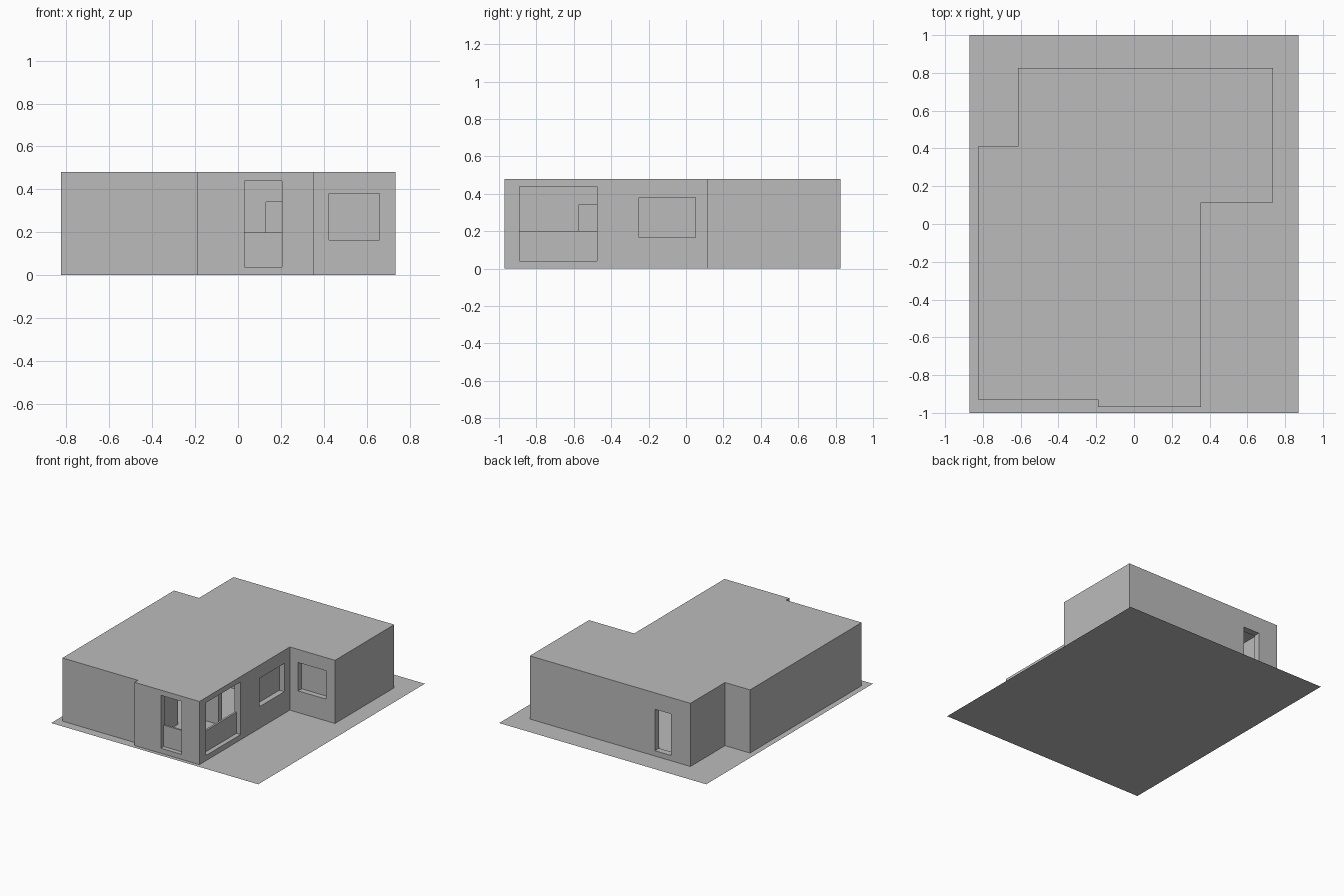
import bpy, bmesh
from mathutils import Vector

if "Cube" in bpy.data.objects:
    bpy.data.objects.remove(bpy.data.objects["Cube"])

grey = bpy.data.materials.new("plain_grey")
grey.diffuse_color = (0.5, 0.5, 0.5, 1)
grey.use_nodes = True
grey.node_tree.nodes["Principled BSDF"].inputs["Base Color"].default_value = grey.diffuse_color

H, T, FLOOR, CEIL = 0.48, 0.05, 0.035, 0.45   # height, wall thickness, inside levels


def prism(name, pts, z0, z1):
    """Extrude a counter-clockwise outline from z0 to z1 (flat sheet if equal)."""
    bm = bmesh.new()
    face = bm.faces.new([bm.verts.new((x, y, z0)) for x, y in pts])
    if z1 > z0:
        new = bmesh.ops.extrude_face_region(bm, geom=[face], use_keep_orig=True)["geom"]
        bmesh.ops.translate(bm, vec=(0, 0, z1 - z0),
                            verts=[g for g in new if isinstance(g, bmesh.types.BMVert)])
        bmesh.ops.recalc_face_normals(bm, faces=bm.faces)
    me = bpy.data.meshes.new(name)
    bm.to_mesh(me)
    bm.free()
    me.materials.append(grey)
    ob = bpy.data.objects.new(name, me)
    bpy.context.collection.objects.link(ob)
    return ob


def box(name, x0, x1, y0, y1, z0, z1):
    return prism(name, [(x0, y0), (x1, y0), (x1, y1), (x0, y1)], z0, z1)


def cut(ob, cutter):
    """Subtract the cutter, then discard it."""
    mod = ob.modifiers.new("cut", 'BOOLEAN')
    mod.operation, mod.solver, mod.object = 'DIFFERENCE', 'EXACT', cutter
    bpy.context.view_layer.objects.active = ob
    bpy.ops.object.modifier_apply(modifier=mod.name)
    bpy.data.objects.remove(cutter)


def inset(pts, t):
    out = []
    for i, p in enumerate(pts):
        a = (Vector(p) - Vector(pts[i - 1])).normalized()
        b = (Vector(pts[(i + 1) % len(pts)]) - Vector(p)).normalized()
        out.append((p[0] - t * (a.y + b.y), p[1] + t * (a.x + b.x)))
    return out


# ground plot
box("ground_plot", -0.87, 0.87, -1, 1, 0, 0)

# hollow house shell
outline = [(-0.825, -0.93), (-0.19, -0.93), (-0.19, -0.97), (0.355, -0.97),
           (0.355, 0.115), (0.735, 0.115), (0.735, 0.825), (-0.615, 0.825),
           (-0.615, 0.41), (-0.825, 0.41)]
house = prism("house_shell", outline, 0, H)
cut(house, prism("cavity", inset(outline, T), FLOOR, CEIL))

# openings in the outer walls
E = 0.02
openings = [
    (0.03, 0.205, -0.97 - E, -0.92 + E, 0.038, 0.44),     # porch, front
    (0.305 - E, 0.355 + E, -0.89, -0.475, 0.04, 0.44),    # porch, side
    (0.305 - E, 0.355 + E, -0.25, 0.05, 0.165, 0.38),     # side window
    (0.425, 0.66, 0.115 - E, 0.165 + E, 0.165, 0.38),     # front window
    (-0.45, -0.315, 0.775 - E, 0.825 + E, 0.04, 0.355),   # back door
]
for o in openings:
    cut(house, box("opening", *o))

# porch parapets, set back in their openings
box("front_parapet", 0.03, 0.205, -0.935, -0.92, 0.038, 0.2)
box("side_parapet", 0.305, 0.32, -0.89, -0.475, 0.04, 0.2)

# recessed window panes
box("side_window_pane", 0.305, 0.313, -0.25, 0.05, 0.165, 0.38)
box("front_window_pane", 0.425, 0.66, 0.157, 0.165, 0.165, 0.38)

# inner porch walls with doorways
back = box("porch_back_wall", -0.14, 0.305, -0.42, -0.38, FLOOR, CEIL)
cut(back, box("doorway", 0.13, 0.27, -0.45, -0.35, FLOOR - E, 0.34))
side = box("porch_side_wall", -0.14, -0.10, -0.92, -0.42, FLOOR, CEIL)
cut(side, box("doorway", -0.2, -0.05, -0.575, -0.45, FLOOR - E, 0.34))
